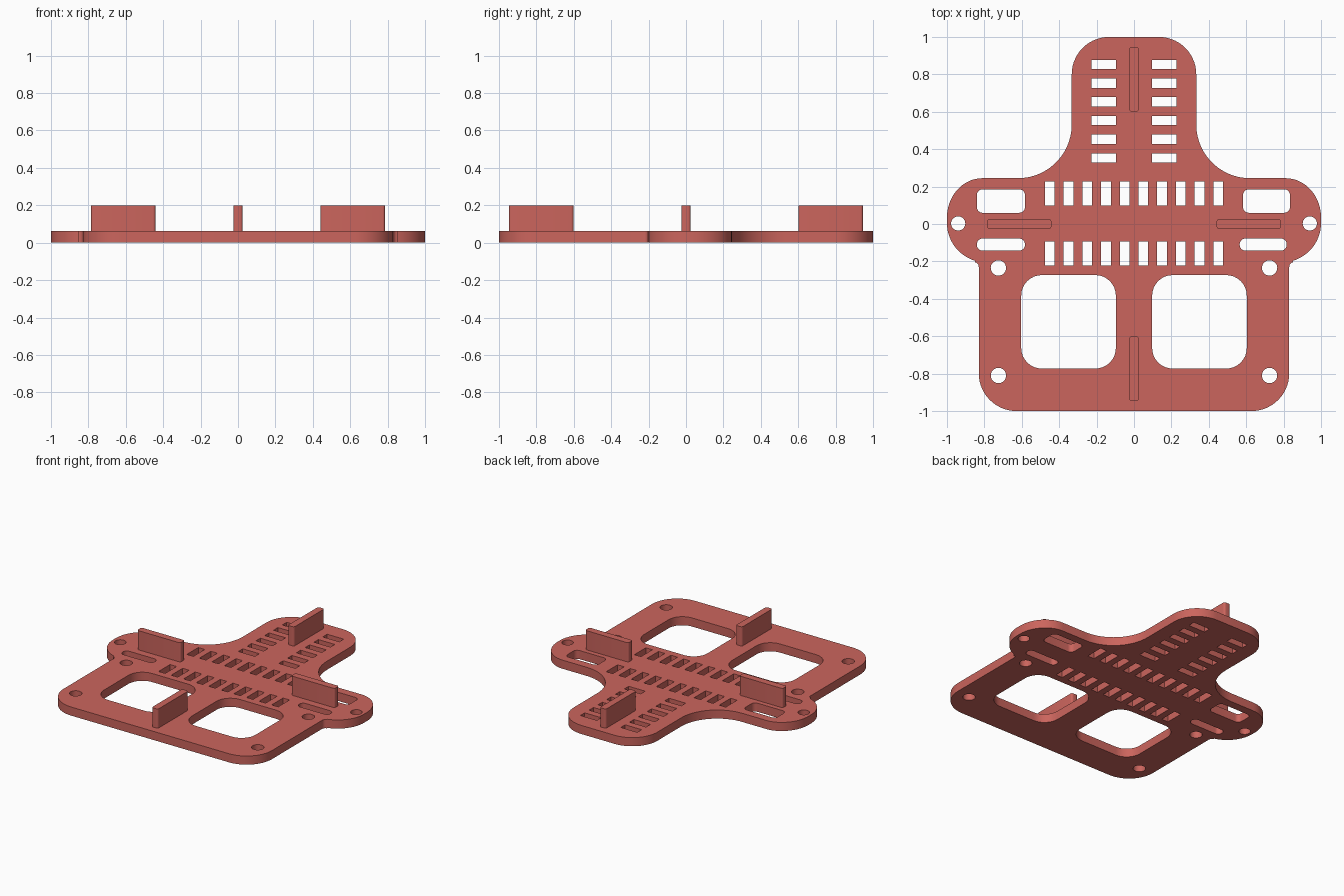
import bpy, bmesh, math

if "Cube" in bpy.data.objects:
    bpy.data.objects.remove(bpy.data.objects["Cube"])

red = bpy.data.materials.new("coral red")
red.diffuse_color = (0.60, 0.13, 0.11, 1)
red.use_nodes = True
red.node_tree.nodes["Principled BSDF"].inputs["Base Color"].default_value = red.diffuse_color

PLATE_TOP, RIB_TOP = 0.062, 0.2


def arc(cx, cy, rx, ry, a0, a1, n=14):
    return [(cx + rx * math.cos(math.radians(a0 + (a1 - a0) * i / n)),
             cy + ry * math.sin(math.radians(a0 + (a1 - a0) * i / n))) for i in range(n + 1)]


def rect(x0, x1, y0, y1, r=0.0, n=8):
    if r == 0:
        return [(x0, y0), (x1, y0), (x1, y1), (x0, y1)]
    return (arc(x1 - r, y1 - r, r, r, 0, 90, n) + arc(x0 + r, y1 - r, r, r, 90, 180, n)
            + arc(x0 + r, y0 + r, r, r, 180, 270, n) + arc(x1 - r, y0 + r, r, r, 270, 360, n))


def circle(cx, cy, r):
    return arc(cx, cy, r, r, 0, 360, 32)[:-1]


def extrude(name, loops, z0, z1):
    """Fill nested 2D loops (inner ones become holes) and extrude between two heights."""
    cu = bpy.data.curves.new(name + "_profile", 'CURVE')
    cu.dimensions, cu.fill_mode, cu.extrude = '2D', 'BOTH', (z1 - z0) / 2
    for pts in loops:
        s = cu.splines.new('POLY')
        s.points.add(len(pts) - 1)
        for p, (x, y) in zip(s.points, pts):
            p.co = (x, y, 0, 1)
        s.use_cyclic_u = True
    tmp = bpy.data.objects.new(name + "_profile", cu)
    bpy.context.collection.objects.link(tmp)
    mesh = bpy.data.meshes.new_from_object(tmp.evaluated_get(bpy.context.evaluated_depsgraph_get()))
    bpy.data.objects.remove(tmp)
    # weld caps to walls
    bm = bmesh.new()
    bm.from_mesh(mesh)
    bmesh.ops.translate(bm, verts=bm.verts, vec=(0, 0, (z0 + z1) / 2))
    bmesh.ops.remove_doubles(bm, verts=bm.verts, dist=1e-4)
    bmesh.ops.recalc_face_normals(bm, faces=bm.faces)
    bm.to_mesh(mesh)
    bm.free()
    mesh.name = name
    mesh.materials.clear()
    mesh.materials.append(red)
    ob = bpy.data.objects.new(name, mesh)
    bpy.context.collection.objects.link(ob)
    bpy.ops.object.select_all(action='DESELECT')
    ob.select_set(True)
    bpy.context.view_layer.objects.active = ob
    bpy.ops.object.shade_smooth_by_angle(angle=math.radians(30))


# Plate outline: right half from bottom to top, then mirrored
half = (arc(0.628, -0.798, 0.202, 0.202, -90, 0)          # bottom corner
        + arc(0.855, -0.229, 0.025, 0.025, 180, 95, 6)    # notch under the ear
        + arc(0.79, 0.005, 0.21, 0.21, -74, 0)            # ear, lower
        + arc(0.81, 0.035, 0.19, 0.21, 0, 90)             # ear, upper
        + arc(0.62, 0.532, 0.287, 0.287, 270, 180, 20)    # concave shoulder
        + arc(0.133, 0.8, 0.2, 0.2, 0, 90))               # tower corner
loops = [half + [(-x, y) for x, y in reversed(half)]]

# Mirrored holes
for s in (-1, 1):
    for x, y, r in ((0.94, 0.003, 0.038), (0.725, -0.235, 0.041), (0.725, -0.81, 0.041)):
        loops.append(circle(s * x, y, r))
    cx = s * 0.35
    loops.append(rect(cx - 0.253, cx + 0.253, -0.773, -0.273, 0.11))       # big windows
    for i in range(6):                                                     # tower slots
        y, cx = 0.353 + 0.1 * i, s * 0.161
        loops.append(rect(cx - 0.066, cx + 0.066, y - 0.025, y + 0.025))

# Ear strap slots (lower right one is offset slightly)
loops += [rect(-0.84, -0.583, 0.06, 0.185, 0.03), rect(0.583, 0.834, 0.06, 0.185, 0.03),
          rect(-0.84, -0.583, -0.142, -0.078, 0.03), rect(0.565, 0.816, -0.142, -0.078, 0.03)]

# Two rows of slots across the middle
for i in range(10):
    x = -0.45 + 0.1 * i
    for y in (-0.158, 0.163):
        loops.append(rect(x - 0.026, x + 0.026, y - 0.065, y + 0.065))

extrude("base_plate", loops, 0, PLATE_TOP)

# Upright ribs, sunk slightly into the plate
for name, box in (("left_rib", (-0.787, -0.441, -0.025, 0.025)),
                  ("right_rib", (0.441, 0.787, -0.025, 0.025)),
                  ("front_rib", (-0.025, 0.025, -0.947, -0.601)),
                  ("back_rib", (-0.025, 0.025, 0.601, 0.947))):
    extrude(name, [rect(*box, 0.014, 5)], PLATE_TOP - 0.01, RIB_TOP)
